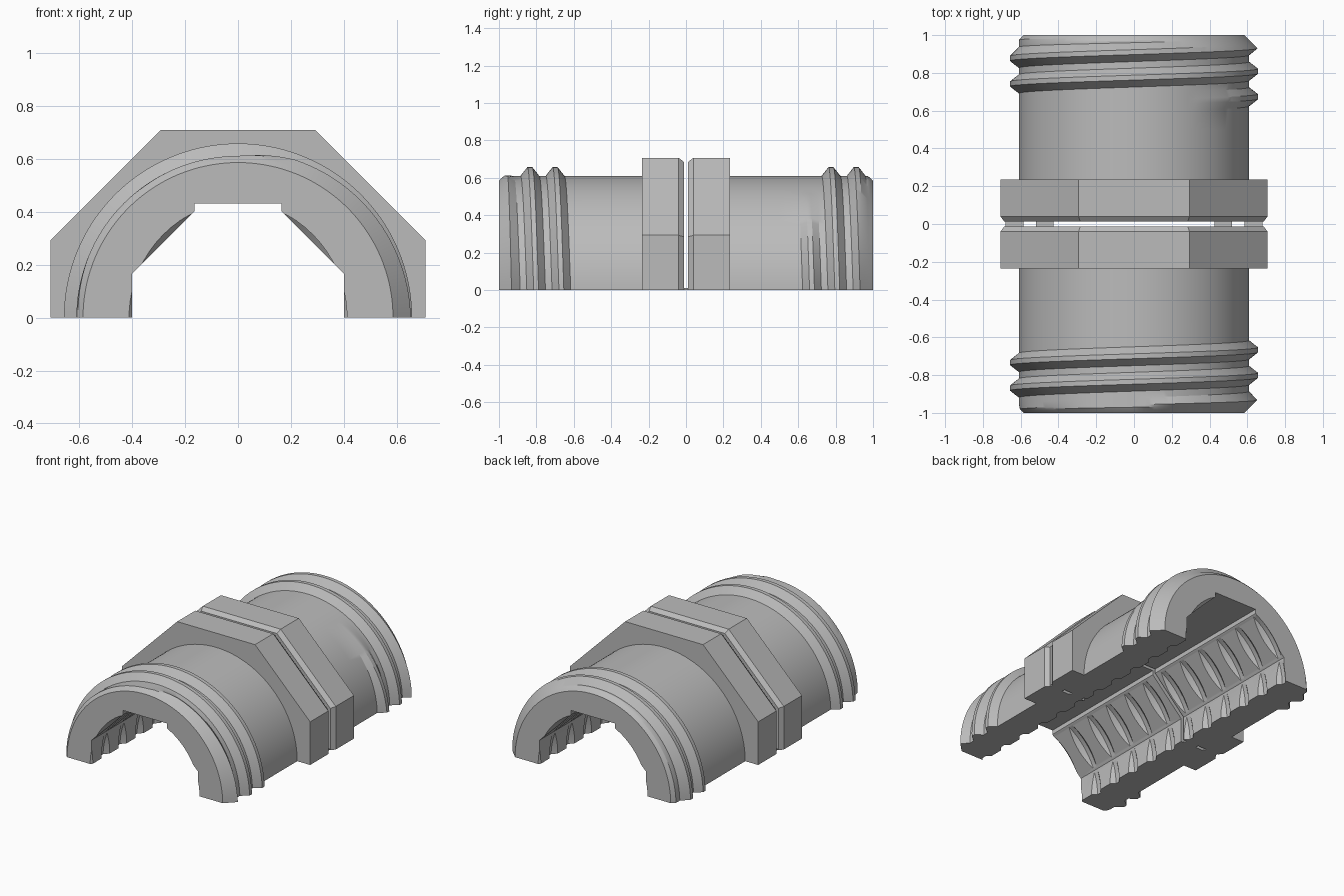
import bpy, bmesh
from math import sin, cos, tau, pi, radians, atan2

if "Cube" in bpy.data.objects:
    bpy.data.objects.remove(bpy.data.objects["Cube"])

grey = bpy.data.materials.new("light_grey")
grey.use_nodes = True
grey.diffuse_color = (0.5, 0.5, 0.5, 1)
grey.node_tree.nodes["Principled BSDF"].inputs["Base Color"].default_value = (0.5, 0.5, 0.5, 1)

PITCH = 0.135
CREST, BODY, END = 0.657, 0.61, 0.585
GAP = 0.012


def clip(v):
    return max(0.0, min(1.0, v))


def make(name, lofts):
    """One object from lists of closed rings, each list skinned and capped."""
    bm = bmesh.new()
    for rings in lofts:
        rows = [[bm.verts.new(p) for p in ring] for ring in rings]
        n = len(rows[0])
        for a, b in zip(rows, rows[1:]):
            for i in range(n):
                j = (i + 1) % n
                bm.faces.new((a[i], a[j], b[j], b[i]))
        bm.faces.new(rows[0])
        bm.faces.new(rows[-1])
    bmesh.ops.recalc_face_normals(bm, faces=bm.faces)
    mesh = bpy.data.meshes.new(name)
    bm.to_mesh(mesh)
    bm.free()
    mesh.materials.append(grey)
    ob = bpy.data.objects.new(name, mesh)
    bpy.context.collection.objects.link(ob)
    return ob


def boolean(ob, other, operation):
    mod = ob.modifiers.new(operation.lower(), 'BOOLEAN')
    mod.operation = operation
    mod.solver = 'EXACT'
    mod.object = other
    bpy.context.view_layer.objects.active = ob
    bpy.ops.object.modifier_apply(modifier=mod.name)


def threaded_rings(side, turns):
    """Half-round sections; turns holds (centre, fade start, fade width)."""
    rows = [GAP, 0.25, 0.5]
    rows += [c + d for c, _, _ in turns for d in (-0.05, -0.013, 0.013, 0.05) if c + d < 0.965]
    rows += [0.97, 0.985, 1.0]
    rings = []
    for row in rows:
        ring = []
        for i in range(73):
            t = pi * (i / 72 - 0.5)
            lead = side * PITCH * t / tau
            s = row
            if row > 0.5:
                s += lead * clip((1 - row) / 0.06)
            r = BODY
            for c, start, width in turns:
                flank = clip((0.05 - abs(s - c - lead)) / 0.037)
                fade = clip((t - start) / width)
                r = max(r, BODY + (CREST - BODY) * flank * fade)
            r = min(r, END + 1 - s)
            z = 0 if i in (0, 72) else r * cos(t)
            ring.append((r * sin(t), side * s, z))
        rings.append(ring)
    return rings


def mirrored(points):
    return points + [(-x, z) for x, z in reversed(points)]


# Bore cutter: faceted channel with a flat slot along the top
channel = mirrored([(0.4, -0.1), (0.4, 0.165), (0.165, 0.4), (0.165, 0.43)])
bore = make("bore_cutter", [[[(x, y, z) for x, z in channel] for y in (-1.2, 1.2)]])

# Groove cutter: a row of slightly tilted bevelled discs
grooves = []
for k in range(12):
    centre = -1 + 2 * k / 11
    disc = []
    for dy, r in ((-0.06, 0.385), (-0.016, 0.428), (0.016, 0.428), (0.06, 0.385)):
        ring = []
        for i in range(64):
            a = tau * (i + 0.5) / 64
            x = r * sin(a)
            ring.append((x, centre + dy + 0.08 * x, r * cos(a)))
        disc.append(ring)
    grooves.append(disc)
groove_cutter = make("groove_cutter", grooves)

# Two threaded halves, each with an eight-sided collar
collar_outline = mirrored([(0.707, 0), (0.707, 0.293), (0.293, 0.707)])
always = (-9, 1)
halves = []
for name, side, turns in (
        ("back_threaded_half", 1,
         [(0.64, radians(30), radians(60)), (0.775, *always), (0.91, *always)]),
        ("front_threaded_half", -1,
         [(0.70, *always), (0.835, *always), (0.97, 0, radians(40))])):
    half = make(name, [threaded_rings(side, turns)])
    collar = make("collar_blank", [[[(x * f, side * y, z * f) for x, z in collar_outline]
                                    for y, f in ((GAP, 0.97), (0.04, 1), (0.235, 1))]])
    boolean(half, collar, 'UNION')
    boolean(half, bore, 'DIFFERENCE')
    boolean(half, groove_cutter, 'DIFFERENCE')
    bpy.data.objects.remove(collar)
    halves.append(half)

for cutter in (bore, groove_cutter):
    bpy.data.objects.remove(cutter)

# Thin bridges joining the halves at the base
bridges = []
for sign in (-1, 1):
    for a, b in ((0.425, 0.52), (0.585, 0.68)):
        bridges.append([[(sign * x, y, z) for x, z in ((a, 0), (b, 0), (b, 0.01), (a, 0.01))]
                        for y in (-GAP, GAP)])
make("joining_bridges", bridges)

# Smooth the round surfaces, keep the edges crisp
bpy.ops.object.select_all(action='DESELECT')
for half in halves:
    half.select_set(True)
bpy.context.view_layer.objects.active = halves[0]
bpy.ops.object.shade_smooth_by_angle(angle=radians(25))
